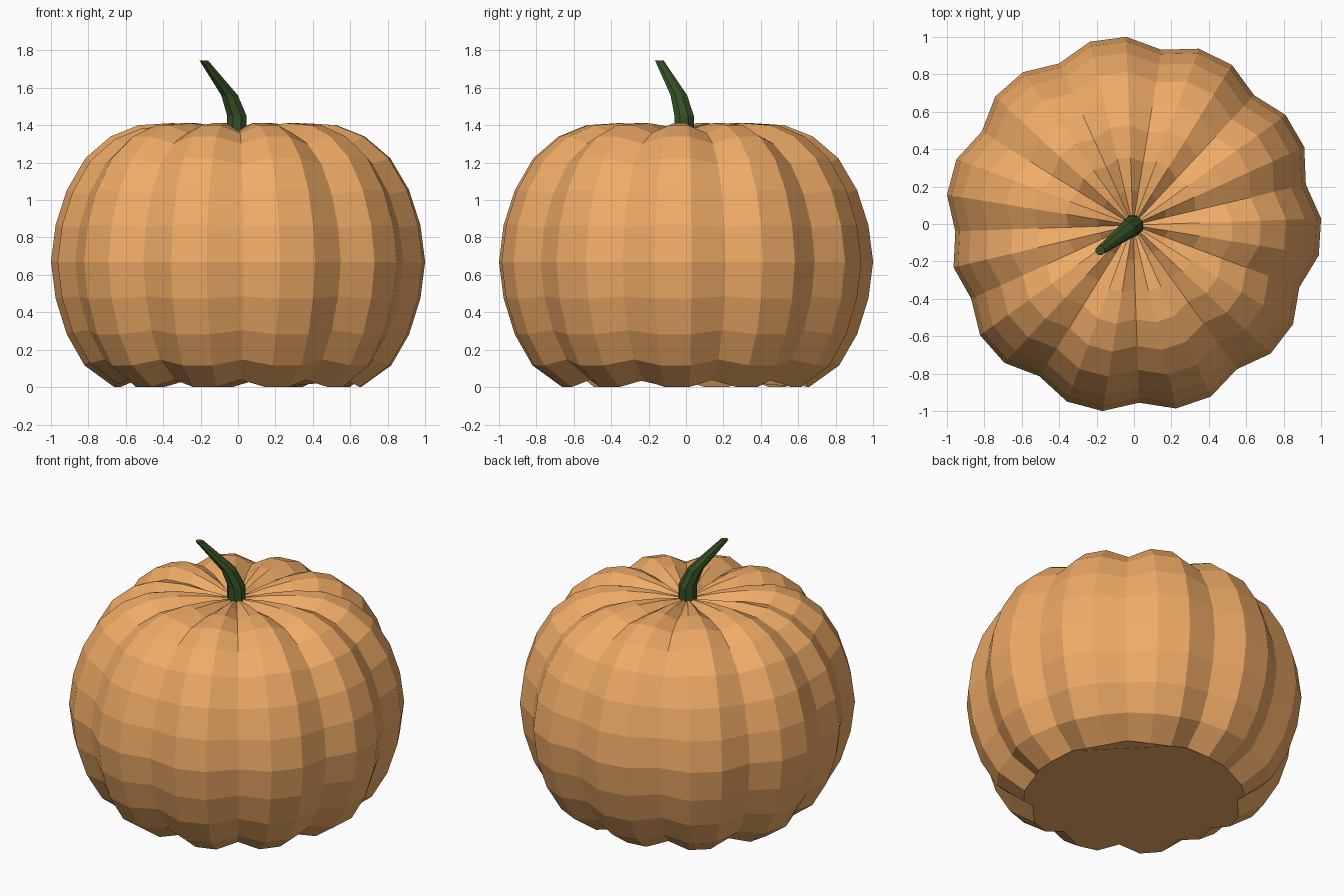
import bpy, bmesh, math
from mathutils import Vector

if "Cube" in bpy.data.objects:
    bpy.data.objects.remove(bpy.data.objects["Cube"])


def material(name, color):
    m = bpy.data.materials.new(name)
    m.diffuse_color = (*color, 1)
    m.use_nodes = True
    m.node_tree.nodes["Principled BSDF"].inputs["Base Color"].default_value = m.diffuse_color
    return m


def loft(name, rings, mat, pole=None):
    """Flat-shaded skin over a stack of rings, capped below, and above with a cap or a pole."""
    bm = bmesh.new()
    rows = [[bm.verts.new(p) for p in ring] for ring in rings]
    n = len(rows[0])
    for a, b in zip(rows, rows[1:]):
        for i in range(n):
            j = (i + 1) % n
            bm.faces.new((a[i], a[j], b[j], b[i]))
    bm.faces.new(rows[0][::-1])
    if pole:
        tip = bm.verts.new(pole)
        for i in range(n):
            bm.faces.new((rows[-1][i], rows[-1][(i + 1) % n], tip))
    else:
        bm.faces.new(rows[-1])
    bmesh.ops.recalc_face_normals(bm, faces=bm.faces)
    mesh = bpy.data.meshes.new(name)
    bm.to_mesh(mesh)
    bm.free()
    mesh.materials.append(mat)
    obj = bpy.data.objects.new(name, mesh)
    bpy.context.collection.objects.link(obj)
    return obj


# Pumpkin body: 32-sided squashed sphere, every third column pulled in as a crease
SEGMENTS = 32
CENTER = Vector((-0.006, -0.006, 0.67))
profile = [(0.66, -0.665), (0.82, -0.55), (0.915, -0.385), (0.975, -0.195),
           (1.0, 0.0), (0.975, 0.195), (0.915, 0.38), (0.815, 0.55),
           (0.68, 0.665), (0.53, 0.725), (0.36, 0.736), (0.19, 0.72)]


def rib(k):
    if k == 17:
        return 0.985
    return 0.95 if (k - 18) % SEGMENTS % 3 == 0 else 1.007


def body_ring(r, z):
    ring = []
    for k in range(SEGMENTS):
        a = math.radians(2) + math.tau * k / SEGMENTS
        ring.append(CENTER + rib(k) * Vector((r * math.cos(a), r * math.sin(a), z)))
    return ring


loft("pumpkin_body", [body_ring(r, z) for r, z in profile],
     material("orange_skin", (0.87, 0.41, 0.135)), pole=CENTER + Vector((0, 0, 0.69)))

# Stem: tapered eight-sided rings leaning forward and left
stem_path = [(-0.006, -0.008, 1.32, 0.058), (-0.006, -0.01, 1.45, 0.056),
             (-0.045, -0.038, 1.56, 0.048), (-0.182, -0.142, 1.745, 0.025)]
stem_rings = [[(x + r * math.cos(math.tau * (i + 0.5) / 8),
                y + r * math.sin(math.tau * (i + 0.5) / 8), z) for i in range(8)]
              for x, y, z, r in stem_path]
loft("stem", stem_rings, material("green_stem", (0.035, 0.08, 0.018)))
